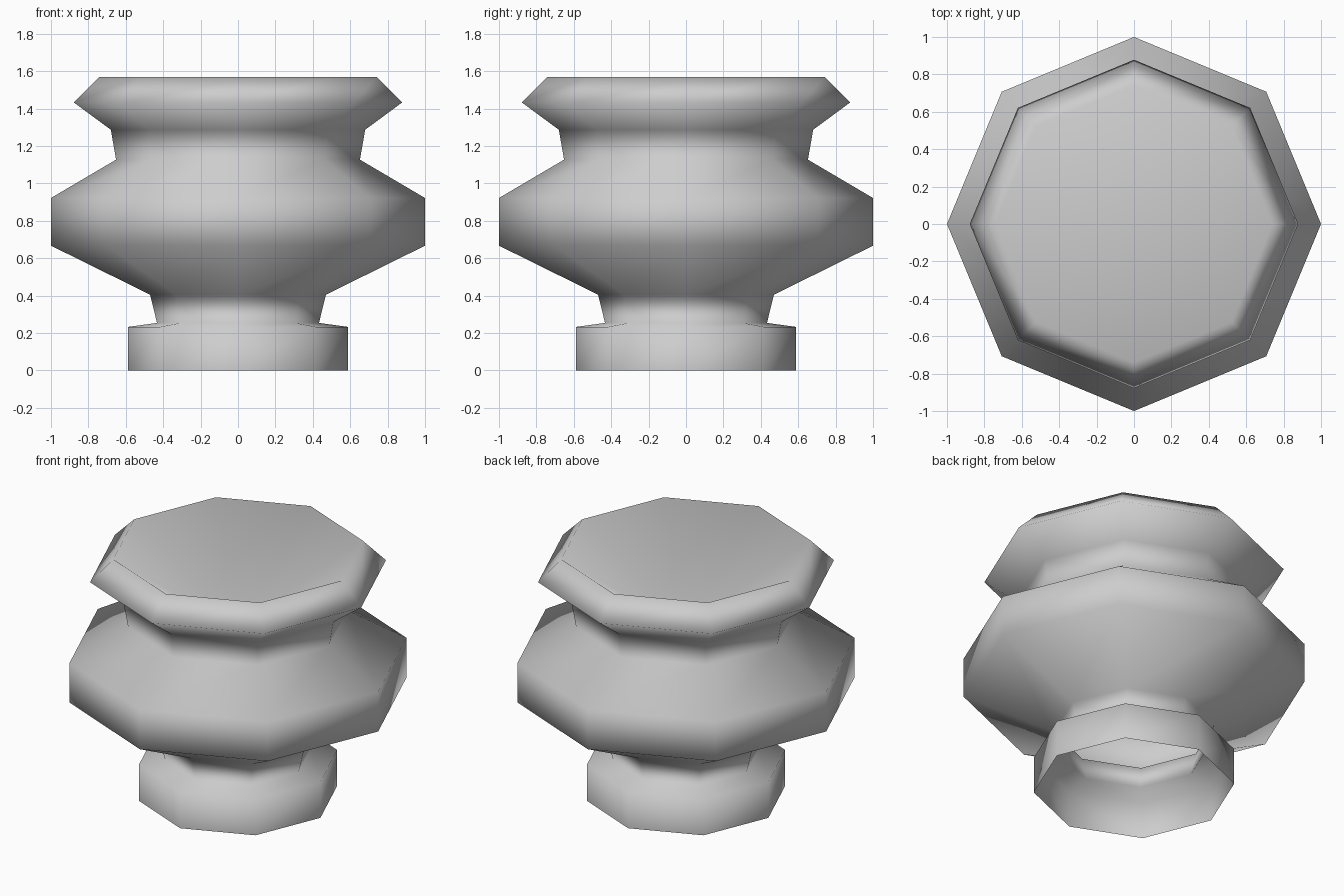
import bpy, bmesh
from math import cos, sin, pi

cube = bpy.data.objects.get("Cube")
if cube:
    bpy.data.objects.remove(cube, do_unlink=True)

SIDES = 8

# Radius and height, from the open foot up to the mouth
PROFILE = [
    (0.588, 0.0), (0.588, 0.233),    # foot
    (0.433, 0.254), (0.47, 0.405),   # lower neck
    (1.0, 0.667), (1.0, 0.922),      # belly
    (0.652, 1.127), (0.68, 1.287),   # upper neck
    (0.878, 1.433), (0.74, 1.57),    # rim and mouth edge
]
BOWL_BOTTOM = 1.07

# Plain grey material
grey = bpy.data.materials.new("light_grey")
grey.use_nodes = True
colour = (0.61, 0.61, 0.61, 1.0)
grey.diffuse_color = colour
grey.node_tree.nodes["Principled BSDF"].inputs["Base Color"].default_value = colour

# Eight-sided hollow shell, open below
bm = bmesh.new()
rings = []
for radius, height in PROFILE:
    angles = [2 * pi * i / SIDES for i in range(SIDES)]
    rings.append([bm.verts.new((radius * cos(a), radius * sin(a), height))
                  for a in angles])

for low, high in zip(rings, rings[1:]):
    for i in range(SIDES):
        j = (i + 1) % SIDES
        bm.faces.new((low[i], low[j], high[j], high[i]))

# Sunken bowl running from the mouth edge down to a point
mouth = rings[-1]
bottom = bm.verts.new((0, 0, BOWL_BOTTOM))
for i in range(SIDES):
    bm.faces.new((mouth[i], mouth[(i + 1) % SIDES], bottom))

for face in bm.faces:
    face.smooth = True

mesh = bpy.data.meshes.new("vase_body")
bm.to_mesh(mesh)
bm.free()
mesh.materials.append(grey)
vase = bpy.data.objects.new("vase_body", mesh)
bpy.context.collection.objects.link(vase)
